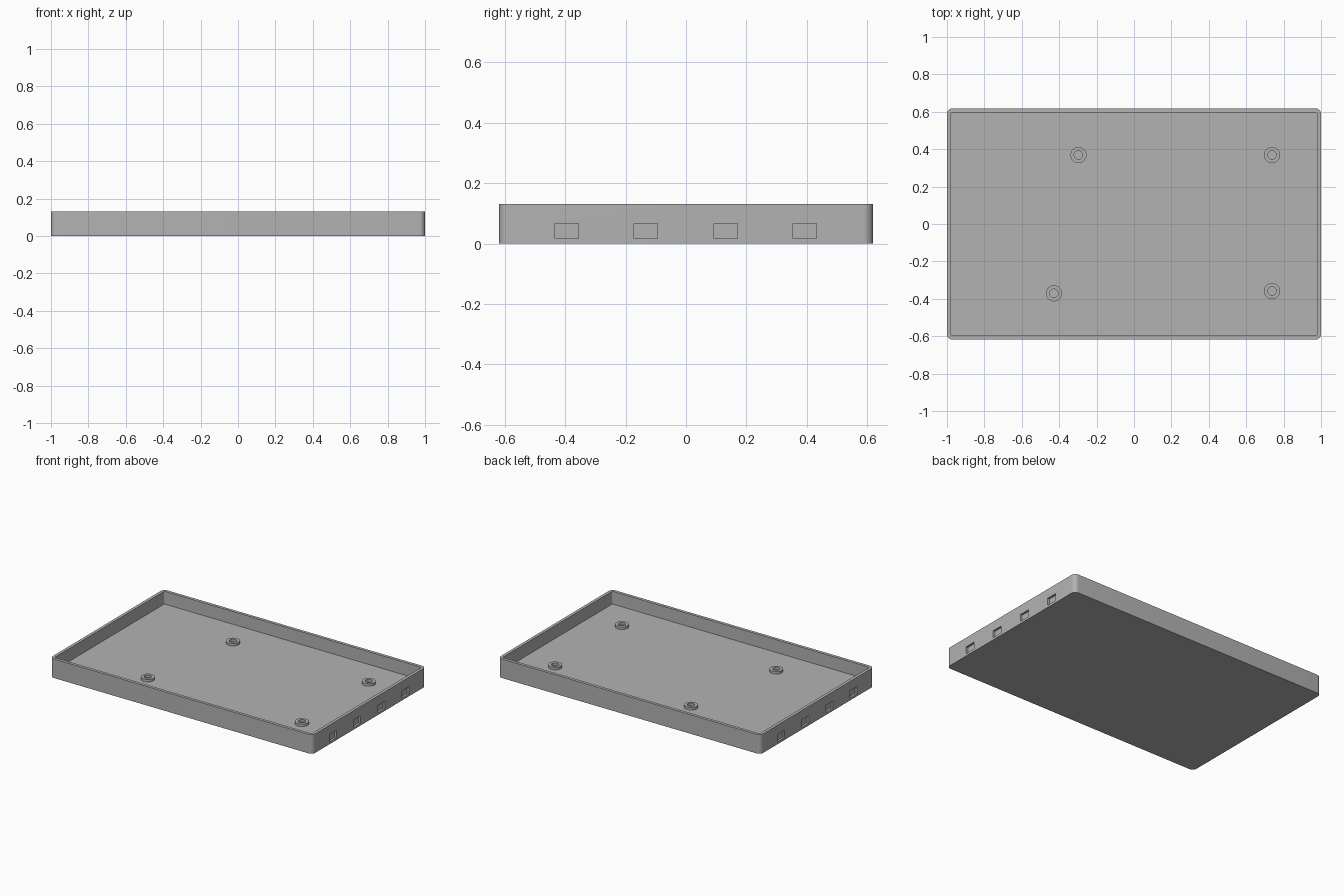
import bpy
import bmesh
from math import cos, sin, pi, radians

HALF_X, HALF_Y, HEIGHT = 1.0, 0.618, 0.131
WALL, FLOOR, CORNER = 0.021, 0.043, 0.03
BOSS_TOP = 0.06

cube = bpy.data.objects.get("Cube")
if cube:
    bpy.data.objects.remove(cube, do_unlink=True)

grey = bpy.data.materials.new("plain_grey")
grey.use_nodes = True
colour = (0.45, 0.45, 0.45, 1)
grey.diffuse_color = colour
grey.node_tree.nodes["Principled BSDF"].inputs["Base Color"].default_value = colour


def make_object(name, bm):
    bmesh.ops.recalc_face_normals(bm, faces=bm.faces)
    mesh = bpy.data.meshes.new(name)
    bm.to_mesh(mesh)
    bm.free()
    mesh.materials.append(grey)
    obj = bpy.data.objects.new(name, mesh)
    bpy.context.collection.objects.link(obj)
    return obj


def rounded_prism(name, hx, hy, radius, z0, z1, steps=8):
    """Upright prism with a rounded rectangle as its outline."""
    bm = bmesh.new()
    ring = []
    for quarter, (sx, sy) in enumerate([(1, 1), (-1, 1), (-1, -1), (1, -1)]):
        for i in range(steps + 1):
            a = (quarter + i / steps) * pi / 2
            ring.append(bm.verts.new((sx * (hx - radius) + radius * cos(a),
                                      sy * (hy - radius) + radius * sin(a), z0)))
    base = bm.faces.new(ring)
    top = bmesh.ops.extrude_face_region(bm, geom=[base], use_keep_orig=True)["geom"]
    for v in top:
        if isinstance(v, bmesh.types.BMVert):
            v.co.z = z1
    return make_object(name, bm)


def box(name, centre, size):
    bm = bmesh.new()
    bmesh.ops.create_cube(bm, size=1)
    bmesh.ops.scale(bm, vec=size, verts=bm.verts)
    bmesh.ops.translate(bm, vec=centre, verts=bm.verts)
    return make_object(name, bm)


def tube(name, x, y, outer, inner, z0, z1, sides=32):
    """Hollow round boss turned from a closed square section."""
    bm = bmesh.new()
    section = [(inner, z0), (outer, z0), (outer, z1), (inner, z1)]
    rings = [[bm.verts.new((x + r * cos(2 * pi * i / sides),
                            y + r * sin(2 * pi * i / sides), z))
              for i in range(sides)] for r, z in section]
    for k in range(4):
        a, b = rings[k], rings[(k + 1) % 4]
        for i in range(sides):
            j = (i + 1) % sides
            bm.faces.new((a[i], a[j], b[j], b[i]))
    return make_object(name, bm)


def select_only(obj):
    bpy.ops.object.select_all(action='DESELECT')
    obj.select_set(True)
    bpy.context.view_layer.objects.active = obj


def cut(target, cutter):
    cutter.hide_render = True
    select_only(target)
    mod = target.modifiers.new("cut", 'BOOLEAN')
    mod.operation = 'DIFFERENCE'
    mod.solver = 'EXACT'
    mod.object = cutter
    bpy.ops.object.modifier_apply(modifier=mod.name)
    bpy.data.objects.remove(cutter, do_unlink=True)


def smooth(obj):
    select_only(obj)
    bpy.ops.object.shade_smooth_by_angle(angle=radians(30))


# Tray body, hollowed from above
tray = rounded_prism("tray", HALF_X, HALF_Y, CORNER, 0, HEIGHT)
cut(tray, rounded_prism("hollow", HALF_X - WALL, HALF_Y - WALL, 0.009, FLOOR, HEIGHT + 0.1))

# Four shallow slots in each short wall
for side in (-1, 1):
    for y in (-0.395, -0.133, 0.131, 0.393):
        cut(tray, box("slot", (side * HALF_X, y, 0.041), (0.03, 0.078, 0.05)))
smooth(tray)

# Round mounting bosses on the floor
for n, (x, y) in enumerate([(-0.297, 0.369), (0.738, 0.369),
                            (-0.428, -0.371), (0.738, -0.358)], 1):
    smooth(tube(f"mounting_boss_{n}", x, y, 0.043, 0.023, FLOOR - 0.002, BOSS_TOP))
